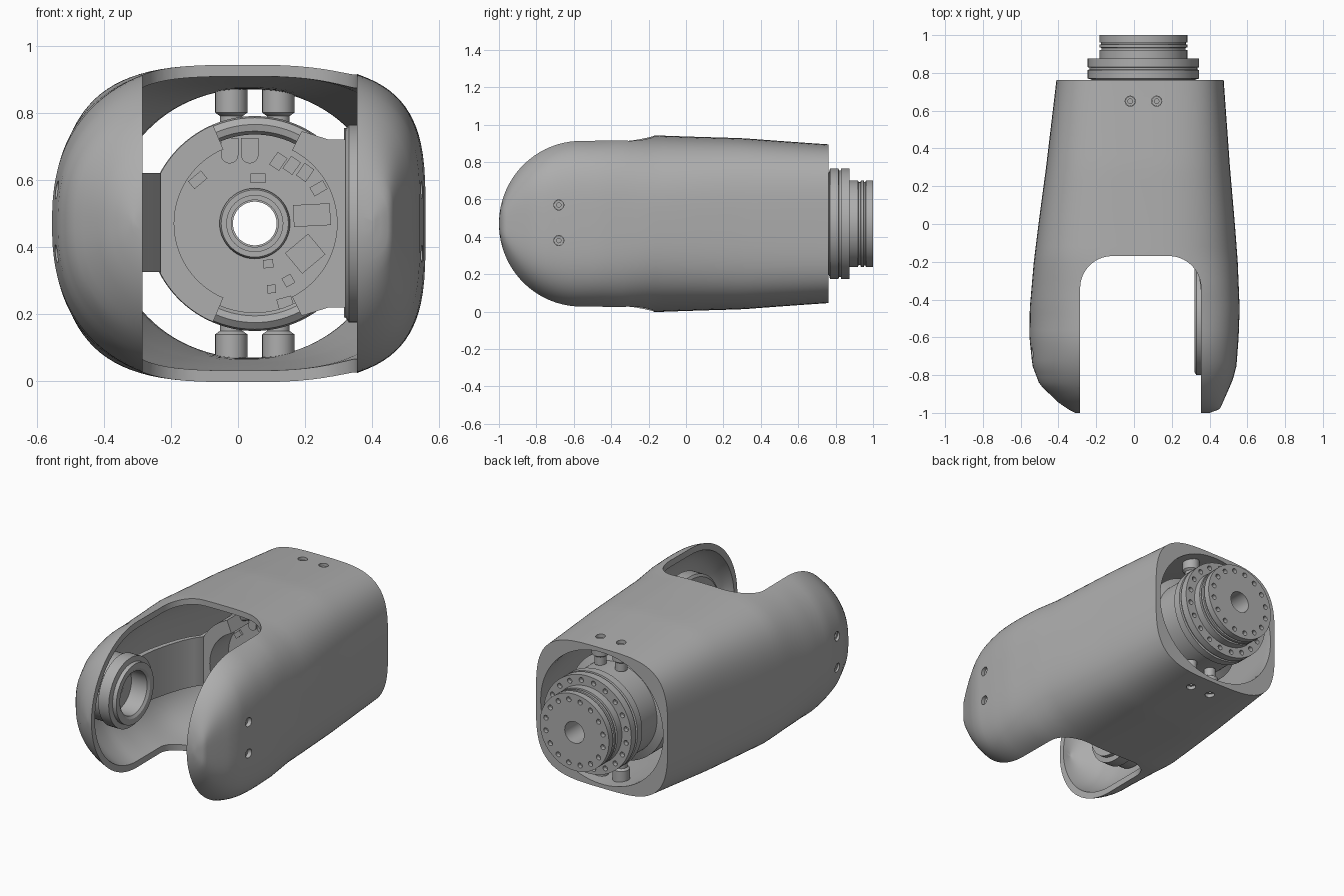
import bpy, bmesh, math
from mathutils import Vector

if "Cube" in bpy.data.objects:
    bpy.data.objects.remove(bpy.data.objects["Cube"])

grey = bpy.data.materials.new("satin_grey")
grey.use_nodes = True
colour = (0.42, 0.42, 0.42, 1)
grey.diffuse_color = colour
grey.node_tree.nodes["Principled BSDF"].inputs["Base Color"].default_value = colour

CX, CZ = 0.05, 0.47          # drive axis
AXES = {"x": ((0, 1, 0), (0, 0, 1), (1, 0, 0)),
        "y": ((1, 0, 0), (0, 0, 1), (0, 1, 0)),
        "z": ((1, 0, 0), (0, 1, 0), (0, 0, 1))}


def finish(name, bm):
    bmesh.ops.remove_doubles(bm, verts=bm.verts, dist=1e-5)
    bmesh.ops.recalc_face_normals(bm, faces=bm.faces)
    mesh = bpy.data.meshes.new(name)
    bm.to_mesh(mesh)
    bm.free()
    mesh.materials.append(grey)
    ob = bpy.data.objects.new(name, mesh)
    bpy.context.collection.objects.link(ob)
    return ob


def smooth(ob, angle=32):
    bpy.ops.object.select_all(action="DESELECT")
    ob.select_set(True)
    bpy.context.view_layer.objects.active = ob
    bpy.ops.object.shade_smooth_by_angle(angle=math.radians(angle))
    return ob


def skin(bm, rings, wrap):
    """Join successive rings of vertices with quads."""
    n = len(rings[0])
    for k in range(len(rings) if wrap else len(rings) - 1):
        a, b = rings[k], rings[(k + 1) % len(rings)]
        for i in range(n):
            j = (i + 1) % n
            bm.faces.new((a[i], a[j], b[j], b[i]))
    if not wrap:
        bm.faces.new(rings[0])
        bm.faces.new(rings[-1])


def lathe(name, profile, axis, centre, steps=64):
    """Turn a closed (radius, distance) profile around an axis."""
    u, v, d = (Vector(a) for a in AXES[axis])
    c = Vector(centre)
    bm = bmesh.new()
    rings = [[bm.verts.new(c + d * t + r * (u * math.cos(2 * math.pi * i / steps)
                                            + v * math.sin(2 * math.pi * i / steps)))
              for i in range(steps)] for r, t in profile]
    skin(bm, rings, True)
    return finish(name, bm)


def tube(name, r, a, b, axis, centre, hole=0.0, steps=32):
    return lathe(name, [(hole, a), (r, a), (r, b), (hole, b)], axis, centre, steps)


def prism(name, points, a, b, axis):
    u, v, d = (Vector(k) for k in AXES[axis])
    bm = bmesh.new()
    rings = [[bm.verts.new(u * p + v * q + d * t) for p, q in points] for t in (a, b)]
    skin(bm, rings, False)
    return finish(name, bm)


def arc(cx, cy, r, start, end, n=16):
    angles = [math.radians(start + (end - start) * i / n) for i in range(n + 1)]
    return [(cx + r * math.cos(t), cy + r * math.sin(t)) for t in angles]


def cut(ob, cutters):
    for c in cutters:
        m = ob.modifiers.new("cut", "BOOLEAN")
        m.operation, m.solver, m.object = "DIFFERENCE", "EXACT", c
    bpy.context.view_layer.update()
    deps = bpy.context.evaluated_depsgraph_get()
    mesh = bpy.data.meshes.new_from_object(ob.evaluated_get(deps))
    ob.modifiers.clear()
    ob.data = mesh
    for c in cutters:
        bpy.data.objects.remove(c)
    return ob


def join(name, obs):
    bm = bmesh.new()
    for o in obs:
        bm.from_mesh(o.data)
        bpy.data.objects.remove(o)
    return finish(name, bm)


def lerp(keys, y):
    for (y0, a), (y1, b) in zip(keys, keys[1:]):
        if y <= y1:
            return a + (b - a) * max(0, (y - y0) / (y1 - y0))
    return keys[-1][1]


# Casing: superellipse sections lofted along y; the two cheeks (-1, 1) differ
BODY = [(-.6, .554), (-.45, .556), (-.2, .54), (0, .52), (.3, .487), (.76, .443)]
WIDTH = {-1: [(-1, .31), (-.98, .35), (-.945, .4), (-.85, .5), (-.75, .538)] + BODY,
         1: [(-1, .4), (-.98, .455), (-.89, .495), (-.82, .525), (-.75, .543)] + BODY}
POWER = {-1: [(-.5, 2.4), (-.17, 3.1), (.76, 3.6)], 1: [(-.5, 3.6), (-.17, 3.1), (.76, 3.6)]}
EDGE = {-1: [(-.34, .285), (-.17, .31)], 1: [(-.34, .355), (-.17, .31)]}
HEIGHT = [(-.56, .443), (-.17, .443), (.3, .425), (.76, .388)]
SHIFT = [(-.6, 0), (.76, .032)]


def casing_solid(name, inset, back, round_back):
    nose, steps = .44 - inset, 96
    ys = [(-.56 - nose * math.cos(t), math.sin(t))
          for t in (.05 + (math.pi / 2 - .05) * i / 20 for i in range(21))]
    ys += [(-.56 + (back + .56) * i / 30, 1) for i in range(1, 31)]
    bm = bmesh.new()
    rings = []
    for y, k in ys:
        shape = {}
        for side in (-1, 1):
            w, n = lerp(WIDTH[side], y), lerp(POWER[side], y)
            h = (lerp(HEIGHT, y) - inset) * k / (1 - (lerp(EDGE[side], y) / w) ** n) ** (1 / n)
            w -= inset
            if round_back:
                f = max(0, min(1, (y + .1) / .8))
                n, h = n + (2.05 - n) * f, h + (.4 - h) * f
            shape[side] = w, h, n
        ring = []
        for i in range(steps):
            t = 2 * math.pi * (i + .5) / steps
            c, s = math.cos(t), math.sin(t)
            w, h, n = shape[1 if c > 0 else -1]
            ring.append(bm.verts.new((
                lerp(SHIFT, y) + math.copysign(w * abs(c) ** (2 / n), c), y,
                CZ + math.copysign(h * abs(s) ** (2 / n), s))))
        rings.append(ring)
    skin(bm, rings, False)
    return finish(name, bm)


casing = casing_solid("casing", 0, .762, False)
hollow = casing_solid("hollow", .032, .8, True)
slot = prism("slot", [(-.285, -1.3), (.355, -1.3)] + arc(.185, -.34, .17, 0, 90)
             + arc(-.115, -.34, .17, 90, 180), -.3, 1.3, "z")
POSTS = [(x, .65) for x in (-.02, .12)]
SCREWS = [(-.68, z) for z in (.38, .57)]
holes = [tube("hole", .027, -.3, 1.3, "z", (x, y, 0), steps=24) for x, y in POSTS]
holes += [tube("hole", .027, -.8, .8, "x", (0, y, z), steps=24) for y, z in SCREWS]
smooth(cut(casing, [hollow, slot, join("holes", holes)]))

# Recessed screws and mounting posts
SCREW = [(.012, -.06), (.026, -.06), (.026, -.022), (.012, -.022)]
for x, y in POSTS:
    for side, tag in ((1, "top"), (-1, "bottom")):
        place = lambda p: [(r, side * t) for r, t in p]
        smooth(lathe(tag + "_screw", place([(r, t + .435) for r, t in SCREW]), "z", (x, y, CZ), 24))
        smooth(lathe(tag + "_post", place([(0, .27), (.034, .27), (.034, .32), (.048, .33),
                                           (.048, .405), (0, .405)]), "z", (x, y, CZ), 32))
for y, z in SCREWS:
    for side, tag in ((1, "left"), (-1, "right")):
        smooth(lathe(tag + "_screw", [(r, side * (t + .547)) for r, t in SCREW], "x", (0, y, z), 24))

# Drive unit with stepped rear flanges and a bore right through
drive = lathe("drive_unit", [
    (.065, .155), (.1, .155), (.105, .17), (.105, .18), (.265, .18), (.265, .13), (.275, .115),
    (.295, .11), (.315, .125), (.32, .15), (.32, .58), (.275, .6), (.275, .765), (.295, .77),
    (.295, .815), (.285, .818), (.285, .828), (.295, .83), (.295, .875), (.232, .875),
    (.232, .92), (.222, .922), (.222, .932), (.232, .935), (.232, .95), (.224, .952),
    (.224, .96), (.232, .962), (.232, 1), (.065, 1)], "y", (CX, 0, CZ), 96)
bolts = []
for count, radius, face in ((20, .263, .875), (16, .195, 1)):
    for i in range(count):
        t = 2 * math.pi * (i + .5) / count
        bolts.append(tube("bolt_hole", .015, face - .025, face + .02, "y",
                          (CX + radius * math.cos(t), 0, CZ + radius * math.sin(t)), steps=14))
smooth(cut(drive, [join("bolt_holes", bolts)]))
smooth(tube("bore_ring", .085, .146, .16, "y", (CX, 0, CZ), hole=.07, steps=48))

# Small parts on the front board: x, z, width, height, turn in degrees
CHIPS = [(.22, .495, .11, .065, 3), (.2, .38, .09, .08, 40), (.06, .605, .045, .028, 0),
         (.12, .655, .035, .045, -35), (.16, .643, .035, .045, -35), (.2, .622, .035, .045, -35),
         (.24, .575, .03, .045, -60), (-.12, .6, .05, .03, 40), (.09, .35, .03, .025, 5),
         (.15, .3, .03, .03, 30), (.1, .275, .025, .025, 5), (.14, .235, .045, .03, 15)]
for x, z, w, h, turn in CHIPS:
    c, s = math.cos(math.radians(turn)), math.sin(math.radians(turn))
    corners = [(x + (a * w * c - b * h * s) / 2, z + (a * w * s + b * h * c) / 2)
               for a, b in ((-1, -1), (1, -1), (1, 1), (-1, 1))]
    prism("board_chip", corners, .168, .182, "y")
for x in (-.025, .035):
    prism("board_pad", arc(x, .675, .026, 180, 360) + [(x + .026, .725), (x - .026, .725)],
          .17, .182, "y")

# Brackets hugging the board on both sides
smooth(prism("right_bracket", arc(CX, CZ, .318, 113, 152, 16) + arc(CX, CZ, .318, 208, 247, 16)
             + arc(CX, CZ, .24, 247, 113, 32), 0, .2, "y"))
smooth(prism("left_bracket", arc(CX, CZ, .245, -63, 63, 32)
             + [(.19, .745), (.27, .72), (.33, .72), (.33, .22), (.27, .22), (.19, .195)],
             0, .2, "y"))


# Curved arms from the brackets to the side joints
def strip(name, path, thick, z0, z1):
    return smooth(prism(name, path + [(x + thick, y) for x, y in reversed(path)], z0, z1, "z"), 40)


strip("right_arm", [(-.4, -.42), (-.385, -.3), (-.36, -.2), (-.33, -.11),
                    (-.295, -.04), (-.258, .01), (-.258, .2)], .03, .325, .62)
strip("left_arm", [(.36, -.4), (.345, -.28), (.33, -.16), (.32, -.08), (.315, .2)], .035, .19, .755)

# Side joint rings inside the cheeks
smooth(lathe("left_joint", [(.15, .335), (.28, .32), (.295, .33), (.295, .4), (.25, .41),
                            (.25, .47), (.15, .47)], "x", (0, -.505, CZ)))
smooth(lathe("right_joint", [(.13, -.31), (.145, -.3), (.18, -.3), (.18, -.325), (.21, -.33),
                             (.21, -.4), (.195, -.41), (.195, -.48), (.13, -.48)],
             "x", (0, -.56, CZ)))
for name, x, y in (("left_joint_cap", .43, -.505), ("right_joint_cap", -.43, -.56)):
    smooth(tube(name, .16, x - .015, x + .015, "x", (0, y, CZ), hole=.05, steps=48))
